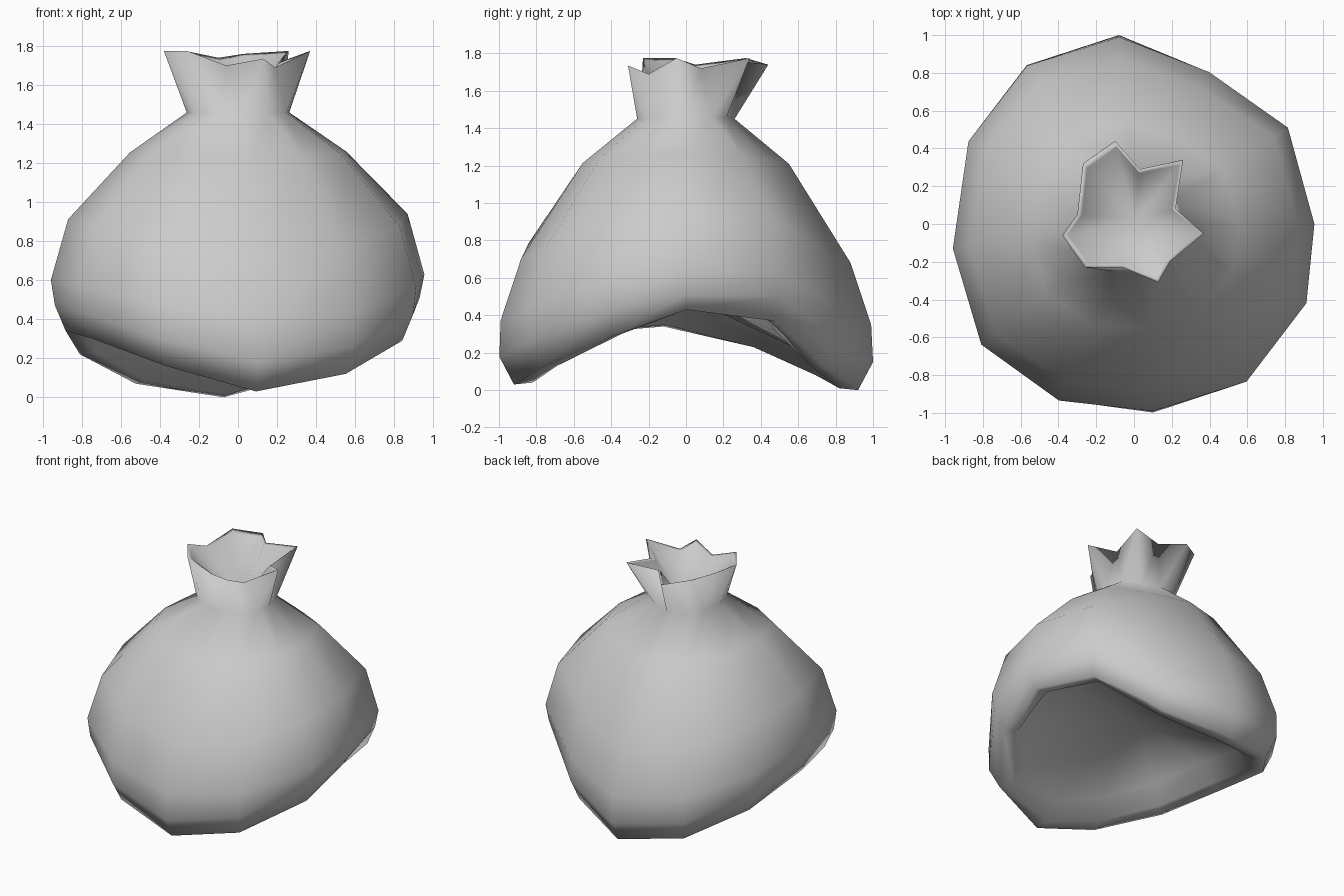
import bpy, bmesh

if "Cube" in bpy.data.objects:
    bpy.data.objects.remove(bpy.data.objects["Cube"])

# Widest outline of the sack seen from above (x, y) with the hem height of each column
columns = [(.955, 0, .43), (.815, .51, .37), (.40, .81, .12), (-.08, 1.0, 0),
           (-.57, .845, .07), (-.88, .44, .22), (-.96, -.13, .34), (-.81, -.64, .30),
           (-.40, -.94, .16), (.10, -1.0, .03), (.60, -.84, .12), (.915, -.42, .29)]

# Crimped mouth, alternating folds
mouth = [(.37, -.05, 1.775), (.22, .08, 1.72), (.26, .34, 1.775), (.03, .29, 1.76),
         (-.10, .44, 1.74), (-.27, .32, 1.775), (-.30, .05, 1.74), (-.38, -.06, 1.775),
         (-.26, -.23, 1.775), (-.06, -.23, 1.70), (.13, -.31, 1.735), (.19, -.20, 1.69)]

# Profiles (fraction of outline, height) at the raised sides and the drooping ends
side = [(.975, .51), (1.0, .63), (.91, .94), (.58, 1.26), (.275, 1.46)]
end = [(1.0, .15), (.99, .35), (.88, .68), (.55, 1.21), (.26, 1.45)]

bm = bmesh.new()


def ring(points):
    return [bm.verts.new(p) for p in points]


def bridge(a, b):
    n = len(a)
    for i in range(n):
        j = (i + 1) % n
        bm.faces.new((a[i], a[j], b[j], b[i]))


def fan(a, tip):
    v = bm.verts.new(tip)
    for i in range(len(a)):
        bm.faces.new((a[i], a[(i + 1) % len(a)], v))


# Recessed underside, curled lip and body rings from hem to neck
recess = ring([(x * .74, y * .74, z + .15) for x, y, z in columns])
lip = ring([(x * .82, y * .82, z + .01) for x, y, z in columns])
hem = ring([(x * .92, y * .92, z) for x, y, z in columns])
rings = [recess, lip, hem]
for (sr, sz), (er, ez) in zip(side, end):
    pts = []
    for x, y, hz in columns:
        w = 1 - min(hz / .38, 1)
        f = sr + (er - sr) * w
        pts.append((x * f, y * f, sz + (ez - sz) * w))
    rings.append(ring(pts))

# Flared mouth, thin lip and funnel inside
rings.append(ring(mouth))
rings.append(ring([(x * .92, y * .92, z - .015) for x, y, z in mouth]))
for a, b in zip(rings, rings[1:]):
    bridge(a, b)
fan(rings[-1], (0, .02, 1.42))
fan(recess, (0, 0, .5))

bmesh.ops.recalc_face_normals(bm, faces=bm.faces)
for f in bm.faces:
    f.smooth = True
mesh = bpy.data.meshes.new("sack")
bm.to_mesh(mesh)
bm.free()
sack = bpy.data.objects.new("sack", mesh)
bpy.context.collection.objects.link(sack)
